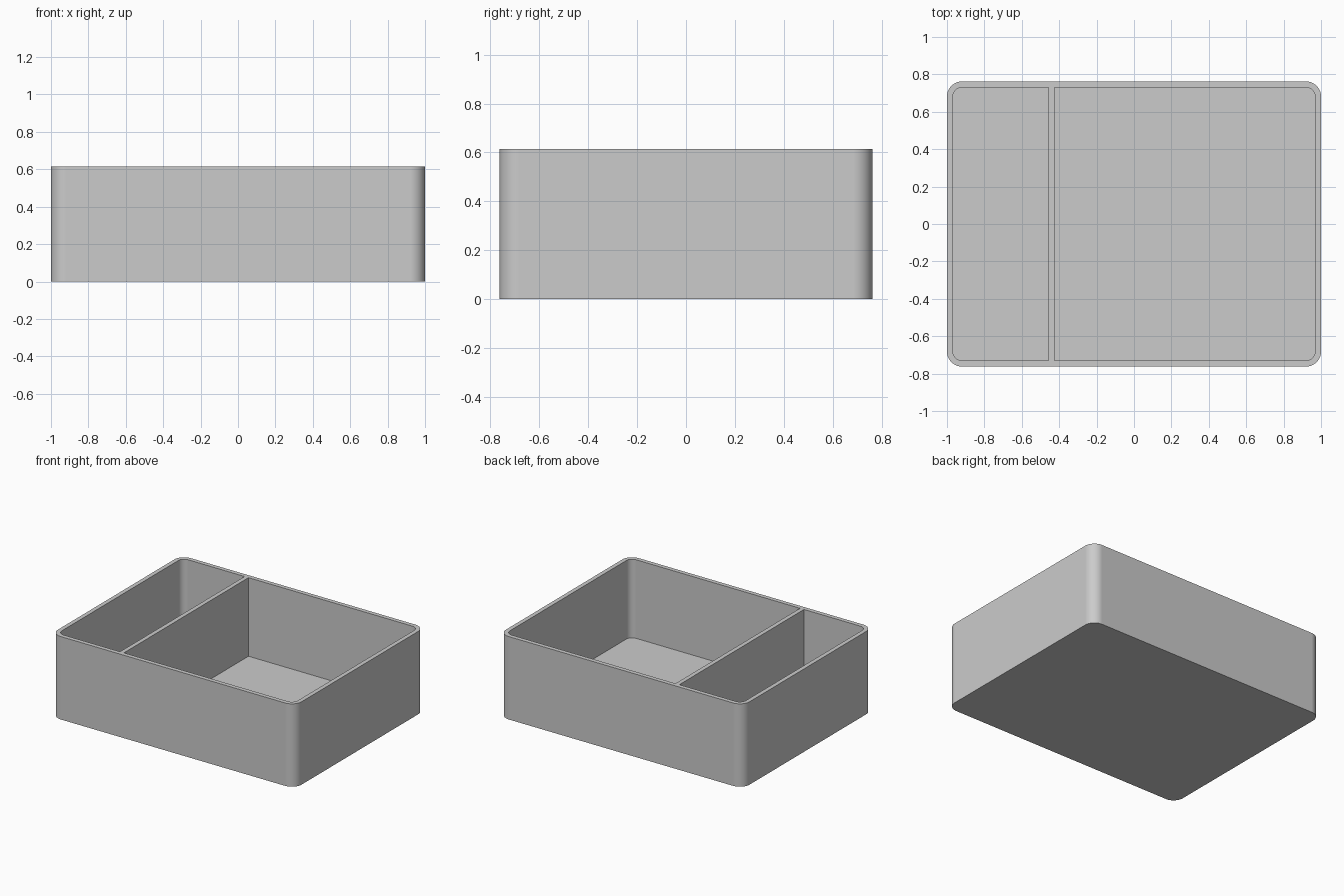
import bpy
import bmesh
from math import cos, sin, pi

if "Cube" in bpy.data.objects:
    bpy.data.objects.remove(bpy.data.objects["Cube"], do_unlink=True)

HALF_X, HALF_Y, HEIGHT = 1.0, 0.762, 0.615
WALL, RADIUS = 0.032, 0.08
DIVIDER_LEFT, DIVIDER_RIGHT = -0.457, -0.425
SEGMENTS = 14

grey = bpy.data.materials.new("plain_grey")
grey.use_nodes = True
colour = (0.6, 0.6, 0.6, 1)
grey.diffuse_color = colour
grey.node_tree.nodes["Principled BSDF"].inputs["Base Color"].default_value = colour


def rounded_prism(name, x0, x1, y, z0, z1, r_left, r_right):
    """Upright prism whose left and right corner radii can differ (0 = sharp)."""
    corners = [(x1, 1, r_right, 0), (x0, 1, r_left, 1),
               (x0, -1, r_left, 2), (x1, -1, r_right, 3)]
    points = []
    for x, side, r, quarter in corners:
        cx = x - r if x == x1 else x + r
        cy = side * (y - r)
        steps = SEGMENTS if r else 0
        for i in range(steps + 1):
            a = (quarter + i / max(steps, 1)) * pi / 2
            points.append((cx + r * cos(a), cy + r * sin(a)))
    bm = bmesh.new()
    base = bm.faces.new([bm.verts.new((px, py, z0)) for px, py in points])
    top = bmesh.ops.extrude_face_region(bm, geom=[base])["geom"]
    bmesh.ops.translate(bm, vec=(0, 0, z1 - z0),
                        verts=[v for v in top if isinstance(v, bmesh.types.BMVert)])
    bmesh.ops.recalc_face_normals(bm, faces=bm.faces)
    mesh = bpy.data.meshes.new(name)
    bm.to_mesh(mesh)
    bm.free()
    mesh.materials.append(grey)
    obj = bpy.data.objects.new(name, mesh)
    bpy.context.collection.objects.link(obj)
    return obj


# Solid tray block with rounded upright corners
tray = rounded_prism("divided_tray", -HALF_X, HALF_X, HALF_Y, 0, HEIGHT, RADIUS, RADIUS)
bpy.context.view_layer.objects.active = tray
tray.select_set(True)

# Two pockets: rounded at the outer walls, sharp against the divider
inner_r = RADIUS - WALL
pockets = [
    ("small_pocket", -HALF_X + WALL, DIVIDER_LEFT, inner_r, 0),
    ("large_pocket", DIVIDER_RIGHT, HALF_X - WALL, 0, inner_r),
]
for name, x0, x1, r_left, r_right in pockets:
    cutter = rounded_prism(name, x0, x1, HALF_Y - WALL, WALL, HEIGHT + 0.1, r_left, r_right)
    cutter.hide_render = True
    cut = tray.modifiers.new(name, "BOOLEAN")
    cut.operation = "DIFFERENCE"
    cut.solver = "EXACT"
    cut.object = cutter
    bpy.ops.object.modifier_apply(modifier=cut.name)
    bpy.data.objects.remove(cutter, do_unlink=True)

# Smooth corners, crisp rims, flat walls
bpy.ops.object.shade_smooth_by_angle(angle=pi / 6)
weighted = tray.modifiers.new("flat_walls", "WEIGHTED_NORMAL")
weighted.keep_sharp = True
